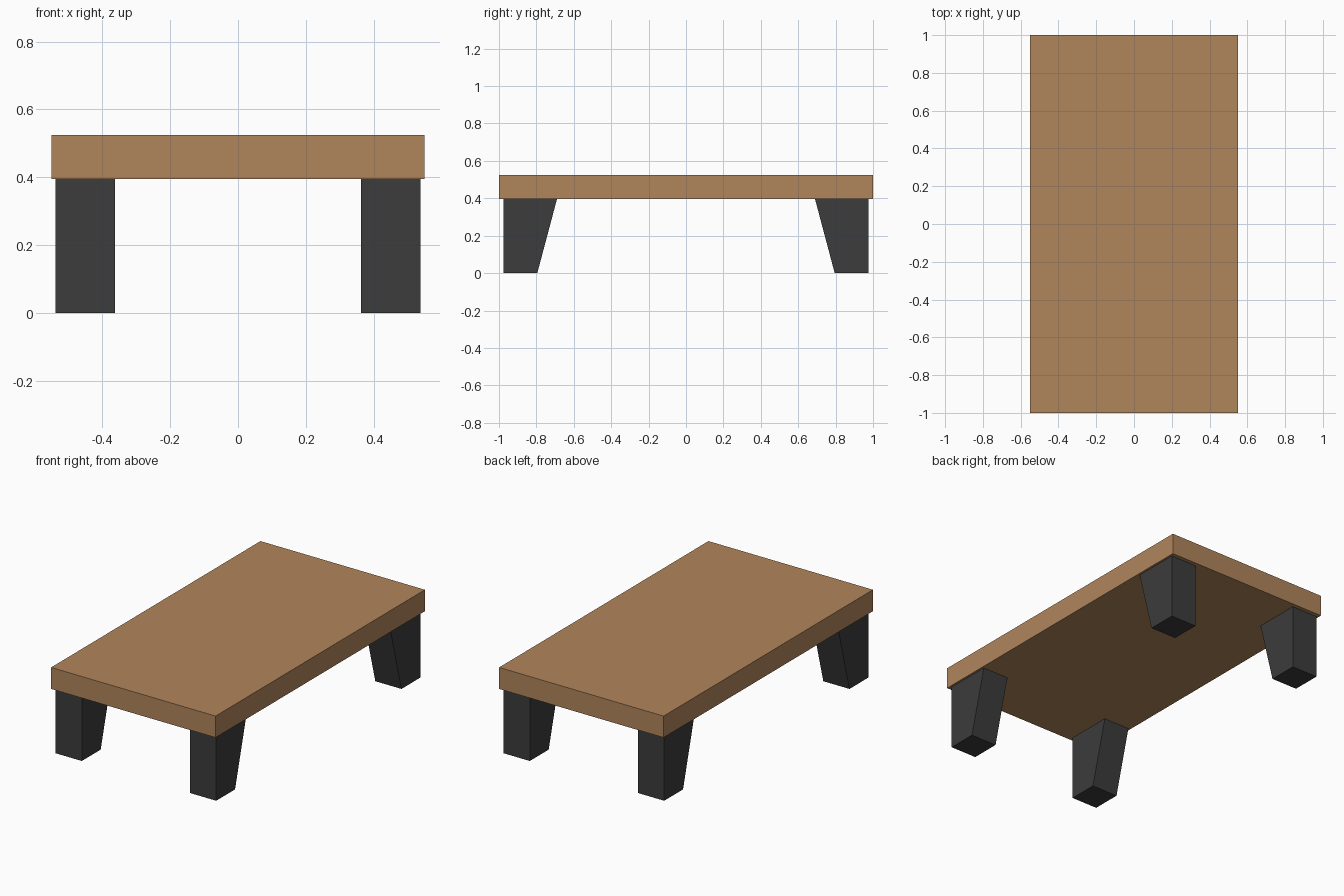
import bpy
import bmesh

cube = bpy.data.objects.get("Cube")
if cube:
    bpy.data.objects.remove(cube, do_unlink=True)


def make_material(name, color):
    mat = bpy.data.materials.new(name)
    mat.use_nodes = True
    mat.diffuse_color = color
    mat.node_tree.nodes["Principled BSDF"].inputs["Base Color"].default_value = color
    return mat


def extrude_profile(name, profile, x0, x1, mat):
    """Extrude a closed (y, z) profile from x0 to x1."""
    bm = bmesh.new()
    face = bm.faces.new([bm.verts.new((x0, y, z)) for y, z in profile])
    result = bmesh.ops.extrude_face_region(bm, geom=[face])
    verts = [g for g in result["geom"] if isinstance(g, bmesh.types.BMVert)]
    bmesh.ops.translate(bm, verts=verts, vec=(x1 - x0, 0, 0))
    bmesh.ops.recalc_face_normals(bm, faces=bm.faces)
    mesh = bpy.data.meshes.new(name)
    bm.to_mesh(mesh)
    bm.free()
    mesh.materials.append(mat)
    obj = bpy.data.objects.new(name, mesh)
    bpy.context.collection.objects.link(obj)
    return obj


wood = make_material("warm wood", (0.434, 0.235, 0.105, 1))
charcoal = make_material("charcoal", (0.045, 0.045, 0.045, 1))

# Table top slab
UNDERSIDE, TOP = 0.395, 0.525
extrude_profile("table_top",
                [(-1, UNDERSIDE), (1, UNDERSIDE), (1, TOP), (-1, TOP)],
                -0.55, 0.55, wood)

# Four legs, upright outside and tapering on the inner face
for end, sy in (("front", -1), ("back", 1)):
    for side, sx in (("right", -1), ("left", 1)):
        profile = [(0.975 * sy, 0), (0.795 * sy, 0),
                   (0.69 * sy, UNDERSIDE), (0.975 * sy, UNDERSIDE)]
        extrude_profile(f"{end}_{side}_leg", profile, 0.362 * sx, 0.537 * sx, charcoal)
